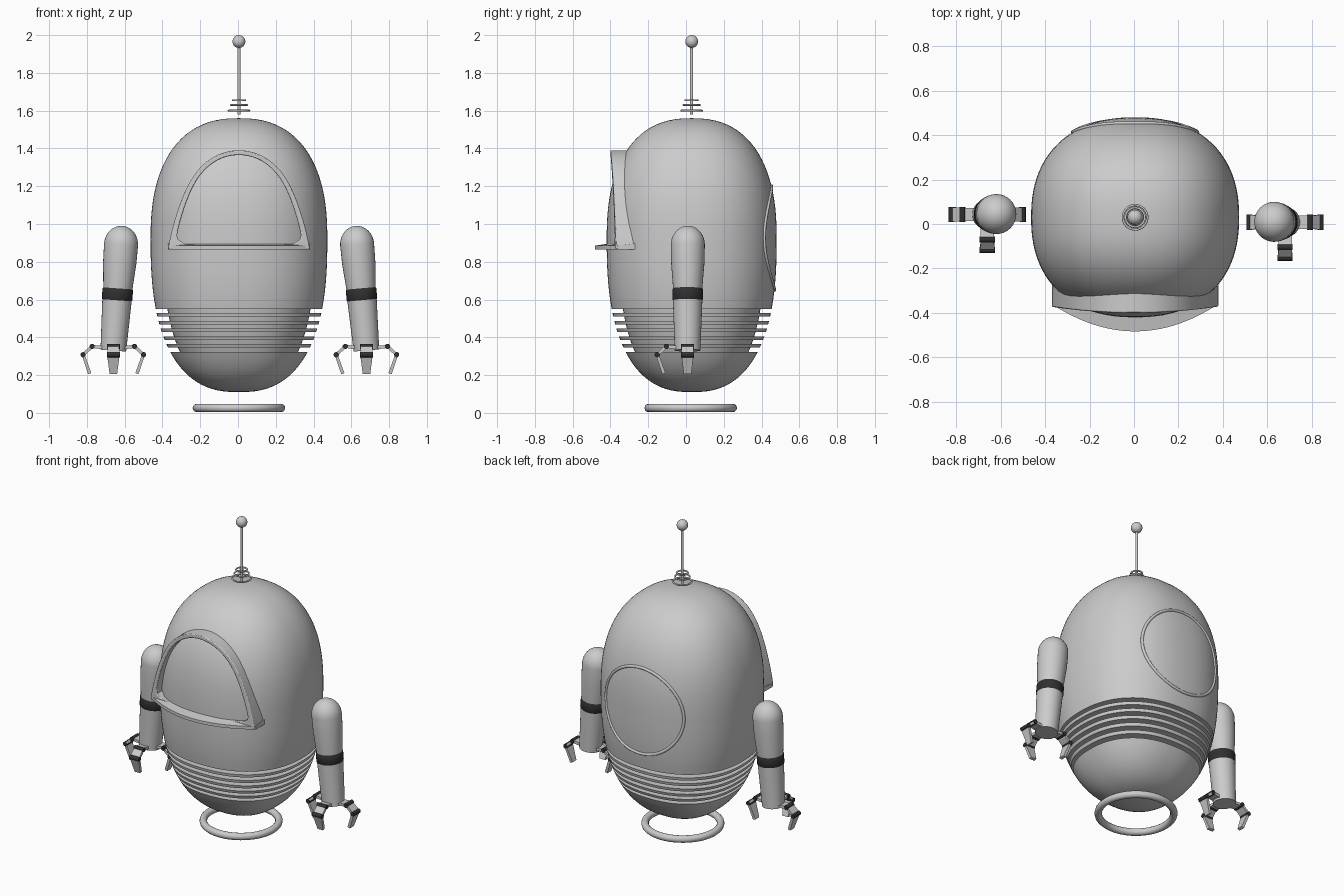
import bpy, bmesh
from math import sin, cos, pi, radians
from mathutils import Vector

cube = bpy.data.objects.get("Cube")
if cube:
    bpy.data.objects.remove(cube, do_unlink=True)


def material(name, rgb):
    m = bpy.data.materials.new(name)
    m.use_nodes = True
    m.diffuse_color = (*rgb, 1)
    m.node_tree.nodes["Principled BSDF"].inputs["Base Color"].default_value = (*rgb, 1)
    return m


GREY = material("light grey", (0.6, 0.6, 0.6))
DARK = material("dark rubber", (0.03, 0.03, 0.03))
CX, CY = 0.005, 0.03     # body axis


def add_object(name, bm, mat, angle=35):
    bmesh.ops.recalc_face_normals(bm, faces=bm.faces)
    me = bpy.data.meshes.new(name)
    bm.to_mesh(me)
    bm.free()
    me.materials.append(mat)
    me.shade_smooth()
    me.set_sharp_from_angle(angle=radians(angle))
    ob = bpy.data.objects.new(name, me)
    bpy.context.collection.objects.link(ob)
    return ob


def loft(name, rings, mat, caps=True, wrap=False):
    """Skin a list of closed rings of points."""
    bm = bmesh.new()
    vs = [[bm.verts.new(p) for p in ring] for ring in rings]
    n = len(vs[0])
    pairs = list(zip(vs, vs[1:])) + ([(vs[-1], vs[0])] if wrap else [])
    for a, b in pairs:
        for i in range(n):
            j = (i + 1) % n
            bm.faces.new((a[i], a[j], b[j], b[i]))
    if caps and not wrap:
        bm.faces.new(vs[0])
        bm.faces.new(vs[-1])
    return add_object(name, bm, mat)


def turned(name, start, end, profile, mat, sides=32):
    """Turn a (radius, distance) profile about the axis from start to end."""
    start, end = Vector(start), Vector(end)
    axis = (end - start).normalized()
    u = axis.orthogonal().normalized()
    v = axis.cross(u)
    rings = [[start + axis * d + (u * cos(2 * pi * i / sides) + v * sin(2 * pi * i / sides)) * r
              for i in range(sides)] for r, d in profile]
    return loft(name, rings, mat)


def torus(name, centre, major, minor, mat):
    rings = [[(centre[0] + (major + minor * cos(b)) * cos(a),
               centre[1] + (major + minor * cos(b)) * sin(a), centre[2] + minor * sin(b))
              for b in (2 * pi * k / 12 for k in range(12))]
             for a in (2 * pi * k / 64 for k in range(64))]
    return loft(name, rings, mat, wrap=True)


# Body shell: rounded capsule with square-edged grooves round the waist
def body_scale(z):
    t, n = ((z - 0.92) / 0.64, 2.4) if z > 0.92 else ((0.92 - z) / 0.81, 2.5)
    return max(1 - t ** n, 0.00001) ** (1 / n)


def body_y(x, z, side):
    s = body_scale(z)
    u = min(abs(x - CX) / (0.468 * s), 1)
    return CY + side * 0.45 * s * (1 - u ** 2.3) ** (1 / 2.3)


def body_ring(z, scale, sides=96):
    ring = []
    for i in range(sides):
        a = 2 * pi * i / sides
        c, s = cos(a), sin(a)
        r = scale * (abs(c) ** 2.3 + abs(s) ** 2.3) ** (-1 / 2.3)
        ring.append((CX + 0.468 * r * c, CY + 0.45 * r * s, z))
    return ring


levels = [(z, body_scale(z)) for z in (0.11 + 0.213 * (i / 14) ** 2 for i in range(15))]
for k in range(5, -1, -1):
    top = 0.55 - 0.041 * k
    low = top - 0.022
    levels += [(low, body_scale(low)), (low, body_scale(low) * 0.86),
               (top, body_scale(top) * 0.86), (top, body_scale(top))]
levels += [(z, body_scale(z)) for z in (0.55 + 0.37 * i / 8 for i in range(1, 9))]
levels += [(z, body_scale(z)) for z in (0.92 + 0.64 * sin(pi / 2 * i / 24) for i in range(1, 25))]
loft("body", [body_ring(z, s) for z, s in levels], GREY)


# Arched window frame
def arch(half, base, height, corner):
    right = []
    for i in range(33):
        t = sin(pi / 2 * i / 32)
        x = half * max(1 - t * t, 0) ** 0.5 * (1 - 0.065 * sin(pi * t))
        k = max(1 - t / 0.12, 0)
        x -= corner * (1 - (1 - k * k) ** 0.5)
        right.append((x, base + height * t))
    left = [(-x, z) for x, z in reversed(right[:-1])]
    x0 = right[0][0]
    bottom = [(x0 * (i / 6 - 1), base) for i in range(1, 12)]
    return [(x + CX, z) for x, z in right + left + bottom]


def front_of(pts):
    return [(x, -0.4 + 0.2 * x * x, z) for x, z in pts]


def back_of(pts):
    return [(x, body_y(x, z, -1) + 0.03, z) for x, z in pts]


outer = arch(0.375, 0.867, 0.523, 0)
inner = arch(0.337, 0.895, 0.47, 0.05)
frame = loft("window_frame", [back_of(outer), front_of(outer), front_of(inner), back_of(inner)],
             GREY, wrap=True)
bevel = frame.modifiers.new("rounded_edges", "BEVEL")
bevel.width, bevel.segments = 0.008, 2
bevel.limit_method, bevel.angle_limit = "ANGLE", radians(50)

# Curved sill under the window
sections = []
for i in range(33):
    u = i / 16 - 1
    x = CX + 0.375 * u
    yf, yb = -0.36 - 0.123 * (1 - u * u), body_y(x, 0.87, -1) + 0.03
    sections.append([(x, yf, 0.865), (x, yf, 0.885), (x, yb, 0.9), (x, yb, 0.865)])
loft("window_sill", sections, GREY)

# Round rear hatch rim following the shell
curve = bpy.data.curves.new("rear_hatch_rim", "CURVE")
curve.dimensions = "3D"
curve.bevel_depth, curve.bevel_resolution = 0.009, 3
spline = curve.splines.new("POLY")
spline.points.add(95)
spline.use_cyclic_u = True
for i, p in enumerate(spline.points):
    a = 2 * pi * i / 96
    x, z = CX + 0.28 * cos(a), 0.925 + 0.275 * sin(a)
    p.co = (x, body_y(x, z, 1), z, 1)
curve.materials.append(GREY)
bpy.context.collection.objects.link(bpy.data.objects.new("rear_hatch_rim", curve))

# Hover ring and antenna
torus("hover_ring", (CX, CY - 0.005, 0.026), 0.223, 0.022, GREY)
for k, (r, z) in enumerate([(0.055, 1.6), (0.043, 1.63), (0.033, 1.655)]):
    torus(f"antenna_coil_{k + 1}", (CX, CY, z), r, 0.005, GREY)
turned("antenna_rod", (CX, CY, 1.58), (CX, CY, 1.95), [(0.008, 0), (0.008, 0.37)], GREY, 16)
ball = [(max(0.034 * sin(pi * i / 16), 0.0005), 0.034 * (1 - cos(pi * i / 16))) for i in range(17)]
turned("antenna_ball", (CX, CY, 1.932), (CX, CY, 2), ball, GREY)


# Arms with three-fingered claws
def finger(name, hand, d):
    d = Vector(d)
    w = Vector((-d.y, d.x, 0))
    up = Vector((0, 0, 1))
    path = [(0.05, 0.345), (0.112, 0.352), (0.16, 0.308), (0.125, 0.208)]
    normals = [(0, 1), (0.4, 0.95), (1, 0.25), (0.95, -0.3)]
    rings = []
    for (r, z), (nr, nz), half in zip(path, normals, (0.03, 0.03, 0.033, 0.02)):
        c = Vector((hand[0], hand[1], 0)) + d * r + up * z
        n = (d * nr + up * nz) * 0.009
        rings.append([c + n + w * half, c + n - w * half, c - n - w * half, c - n + w * half])
    loft(name, rings, GREY)
    for part, (r, z) in zip(("knuckle", "joint"), path[1:3]):
        c = Vector((hand[0], hand[1], 0)) + d * r + up * z
        turned(f"{name}_{part}", c - w * 0.034, c + w * 0.034,
               [(0.014, 0), (0.014, 0.068)], DARK, 12)


cap = [(max(0.09 * sin(pi / 2 * i / 10), 0.001), 0.1 * (1 - cos(pi / 2 * i / 10))) for i in range(11)]
for side, shoulder, hand in (("left", (0.622, 0.01, 0.99), (0.68, 0.008, 0.33)),
                             ("right", (-0.612, 0.045, 0.99), (-0.66, 0.043, 0.33))):
    turned(side + "_upper_arm", shoulder, hand, cap + [(0.088, 0.2), (0.077, 0.335)], GREY)
    turned(side + "_elbow_band", shoulder, hand,
           [(0.076, 0.33), (0.081, 0.338), (0.081, 0.39), (0.076, 0.398)], DARK)
    turned(side + "_forearm", shoulder, hand, [(0.078, 0.393), (0.068, 0.662)], GREY)
    for label, d in (("outer", (1, 0, 0)), ("inner", (-1, 0, 0)), ("front", (0, -1, 0))):
        if side == "right":
            d = (-d[0], d[1], 0)
        finger(f"{side}_{label}_finger", hand, d)
